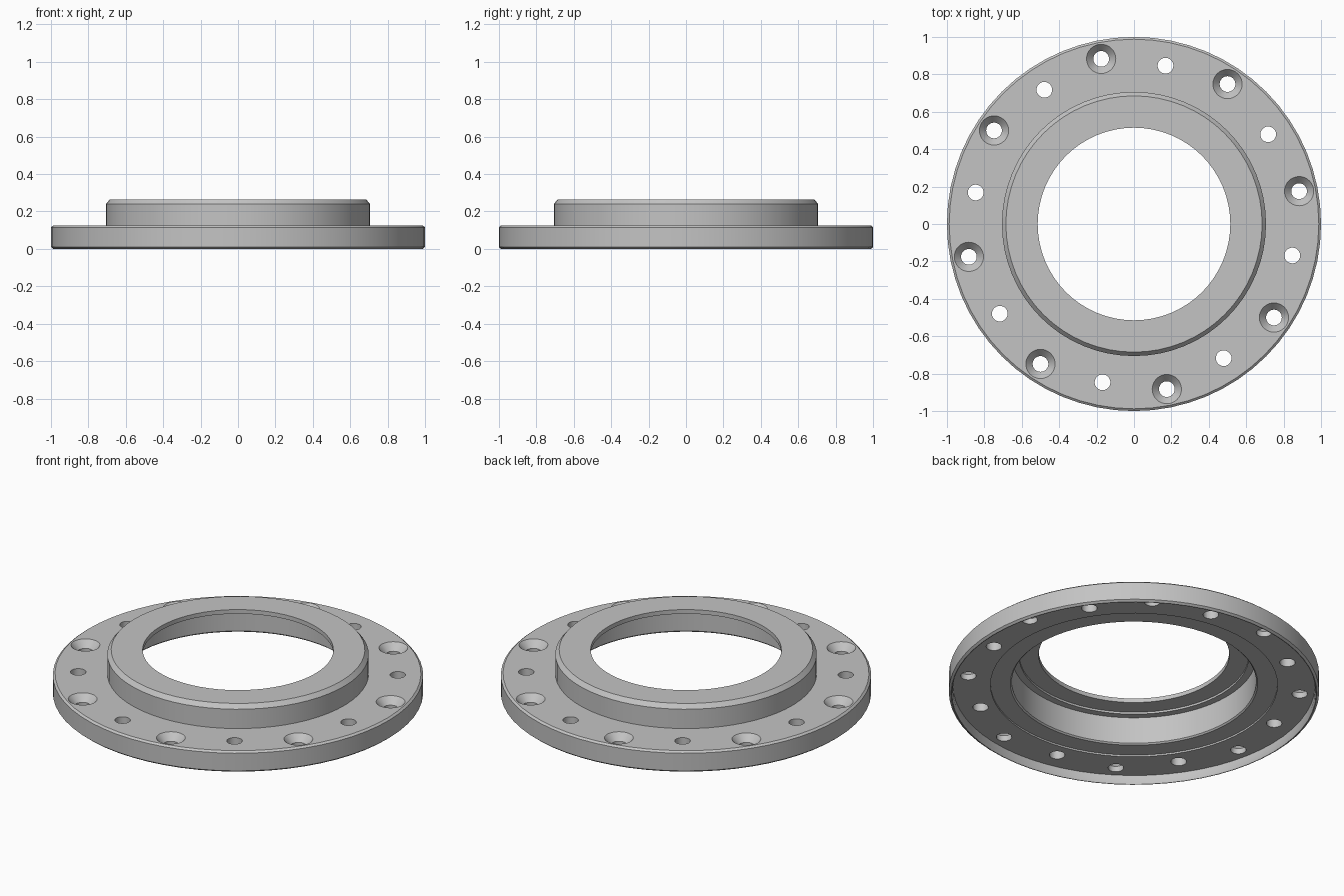
import bpy, bmesh, math
from mathutils import Matrix, Vector

cube = bpy.data.objects.get("Cube")
if cube:
    bpy.data.objects.remove(cube, do_unlink=True)

grey = bpy.data.materials.new("machined_grey")
grey.use_nodes = True
colour = (0.55, 0.55, 0.55, 1)
grey.diffuse_color = colour
grey.node_tree.nodes["Principled BSDF"].inputs["Base Color"].default_value = colour


def lathe(name, profile, steps, places=(Matrix.Identity(4),), closed=True):
    """Revolve an (r, z) profile about z and repeat it at each place."""
    bm = bmesh.new()
    for place in places:
        verts = [bm.verts.new((r, 0, z)) for r, z in profile]
        edges = [bm.edges.new(p) for p in zip(verts, verts[1:])]
        if closed:
            edges.append(bm.edges.new((verts[-1], verts[0])))
        old = set(bm.verts) - set(verts)
        bmesh.ops.spin(bm, geom=verts + edges, axis=(0, 0, 1), cent=(0, 0, 0),
                       angle=math.tau, steps=steps)
        new = [v for v in bm.verts if v not in old]
        bmesh.ops.transform(bm, matrix=place, verts=new)
    bmesh.ops.remove_doubles(bm, verts=bm.verts, dist=0.0005)
    bmesh.ops.recalc_face_normals(bm, faces=bm.faces)
    mesh = bpy.data.meshes.new(name)
    bm.to_mesh(mesh)
    bm.free()
    mesh.materials.append(grey)
    obj = bpy.data.objects.new(name, mesh)
    bpy.context.collection.objects.link(obj)
    return obj


def bolt_circle(radius, first_angle):
    """Eight evenly spaced places around the flange."""
    return [Matrix.Translation(Matrix.Rotation(math.radians(first_angle + 45 * i), 4, "Z")
                               @ Vector((radius, 0, 0))) for i in range(8)]


# Flange with raised hollow hub: outside, top lip, then the recessed underside
flange = lathe("flange_ring", [
    (0.988, 0), (1, 0.01), (1, 0.115), (0.988, 0.125), (0.706, 0.125),
    (0.706, 0.24), (0.685, 0.265), (0.515, 0.265), (0.515, 0.24),
    (0.62, 0.24), (0.62, 0.228), (0.66, 0.228), (0.66, 0.07), (0.668, 0.062),
    (0.775, 0.062), (0.775, 0.052), (0.978, 0.052), (0.978, 0.02), (0.984, 0)], 64)

# Countersunk screw holes and plain holes alternate around the flange
sunk = lathe("countersink_cutter", [
    (0, -0.1), (0.042, -0.1), (0.042, 0.085), (0.08, 0.127), (0.08, 0.3), (0, 0.3)],
    32, bolt_circle(0.9, 11.25), False)
plain = lathe("plain_hole_cutter", [
    (0, -0.1), (0.042, -0.1), (0.042, 0.3), (0, 0.3)], 32, bolt_circle(0.863, 33.75), False)

for cutter in (sunk, plain):
    mod = flange.modifiers.new(cutter.name, "BOOLEAN")
    mod.operation = "DIFFERENCE"
    mod.solver = "EXACT"
    mod.object = cutter

# Bake the holes and drop the cutters
bpy.context.view_layer.update()
graph = bpy.context.evaluated_depsgraph_get()
baked = bpy.data.meshes.new_from_object(flange.evaluated_get(graph))
flange.modifiers.clear()
flange.data = baked
for cutter in (sunk, plain):
    bpy.data.objects.remove(cutter, do_unlink=True)

bpy.ops.object.select_all(action="DESELECT")
flange.select_set(True)
bpy.context.view_layer.objects.active = flange
bpy.ops.object.shade_smooth_by_angle(angle=math.radians(30))
